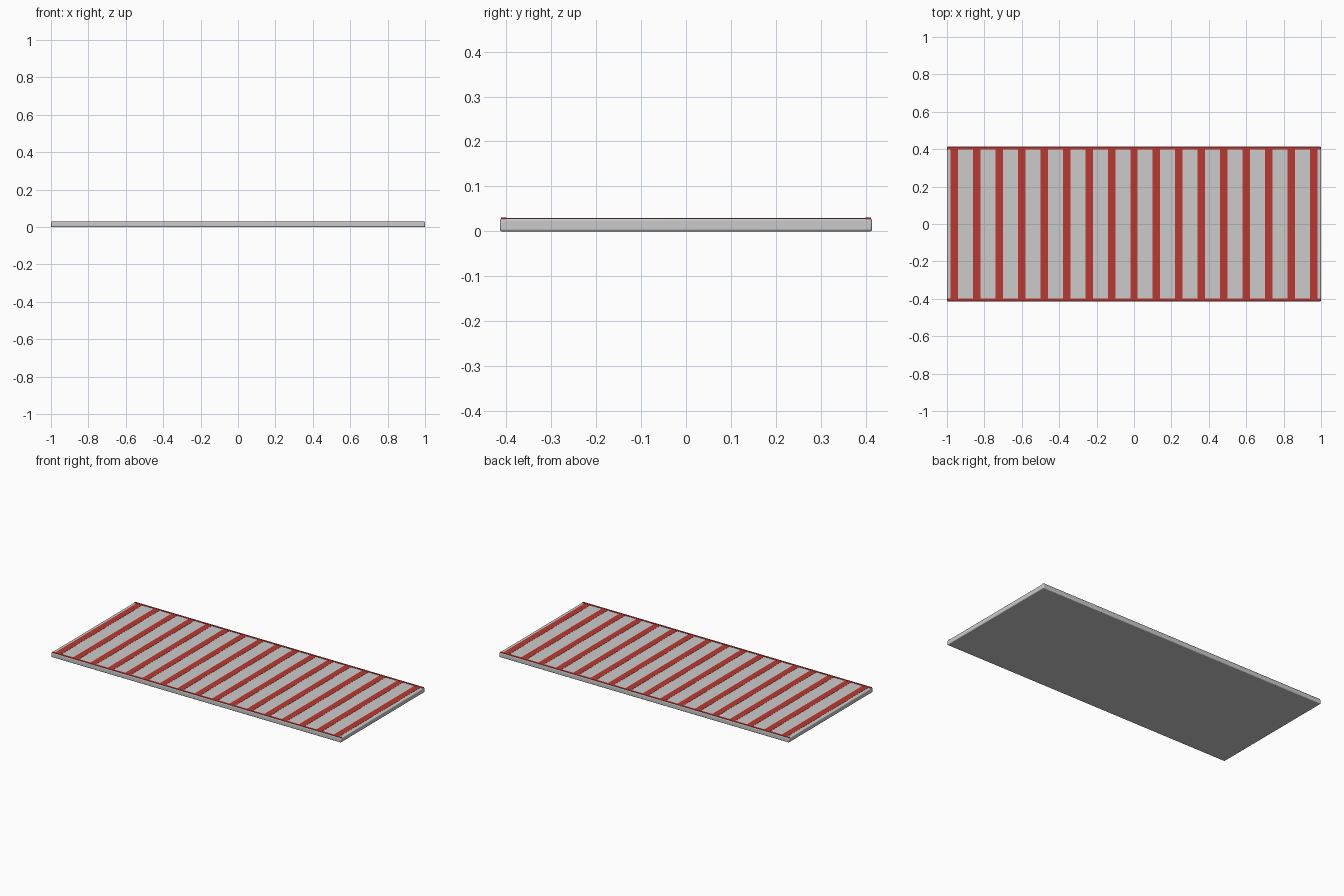
import bpy

if "Cube" in bpy.data.objects:
    bpy.data.objects.remove(bpy.data.objects["Cube"])

red = bpy.data.materials.new("red_paint")
red.diffuse_color = (0.5, 0.04, 0.03, 1)
red.use_nodes = True
red.node_tree.nodes["Principled BSDF"].inputs["Base Color"].default_value = red.diffuse_color


def box(name, x, y, z, mat=None, bevel=0, segments=2):
    """Box from (min, max) pairs on each axis."""
    centre = [(a + b) / 2 for a, b in (x, y, z)]
    bpy.ops.mesh.primitive_cube_add(size=1, location=centre)
    ob = bpy.context.object
    ob.name = name
    ob.scale = [b - a for a, b in (x, y, z)]
    bpy.ops.object.transform_apply(location=False, rotation=False, scale=True)
    if mat:
        ob.data.materials.append(mat)
    if bevel:
        mod = ob.modifiers.new("rounded_edges", "BEVEL")
        mod.width = bevel
        mod.segments = segments
        bpy.ops.object.shade_smooth_by_angle()
    return ob


# Thin slab with slightly rounded edges
box("slab", (-1, 1), (-0.414, 0.414), (0, 0.029), bevel=0.005, segments=3)

# Red cross stripes on the top
STRIPES, PITCH, WIDTH = 17, 0.12, 0.04
for i in range(STRIPES):
    cx = (i - (STRIPES - 1) / 2) * PITCH
    box(f"stripe_{i + 1}", (cx - WIDTH / 2, cx + WIDTH / 2),
        (-0.4, 0.4), (0.026, 0.030), red)

# Red trims along both long edges
for name, s in (("front_trim", -1), ("back_trim", 1)):
    box(name, (-0.998, 0.998), sorted((s * 0.399, s * 0.411)), (0.026, 0.031), red)
